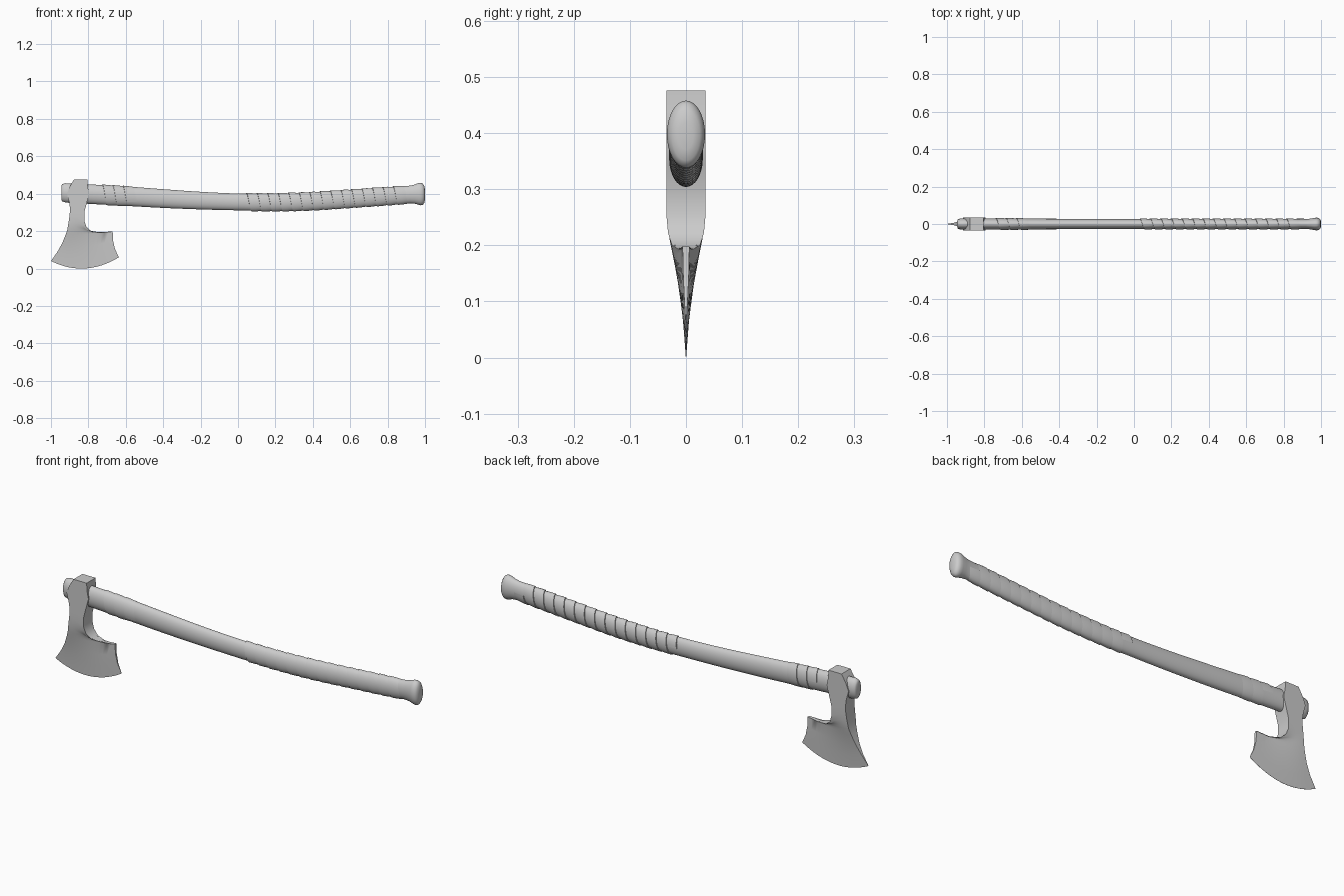
import bpy, bmesh, math

cube = bpy.data.objects.get("Cube")
if cube:
    bpy.data.objects.remove(cube)

grey = bpy.data.materials.new("plain grey")
grey.use_nodes = True
COLOUR = (0.6, 0.6, 0.6, 1)
grey.diffuse_color = COLOUR
grey.node_tree.nodes["Principled BSDF"].inputs["Base Color"].default_value = COLOUR


def finish(name, bm, angle):
    bmesh.ops.recalc_face_normals(bm, faces=bm.faces)
    mesh = bpy.data.meshes.new(name)
    bm.to_mesh(mesh)
    bm.free()
    mesh.materials.append(grey)
    obj = bpy.data.objects.new(name, mesh)
    bpy.context.collection.objects.link(obj)
    bpy.ops.object.select_all(action="DESELECT")
    obj.select_set(True)
    bpy.context.view_layer.objects.active = obj
    bpy.ops.object.shade_smooth_by_angle(angle=math.radians(angle))
    return obj


# Curved haft stations: x, centre height, half height, half width
HAFT = [(-0.9, 0.403, 0.052, 0.031), (-0.8, 0.398, 0.052, 0.030),
        (-0.6, 0.387, 0.052, 0.029), (-0.4, 0.374, 0.050, 0.028),
        (-0.2, 0.363, 0.047, 0.027), (0.0, 0.356, 0.045, 0.026),
        (0.2, 0.354, 0.046, 0.026), (0.4, 0.360, 0.047, 0.026),
        (0.6, 0.373, 0.047, 0.026), (0.8, 0.387, 0.047, 0.026),
        (0.92, 0.396, 0.047, 0.026)]


def haft_at(x):
    """Centre height and radii of the haft at x, smoothly interpolated."""
    n = len(HAFT)
    i = max(0, min(n - 2, sum(s[0] <= x for s in HAFT) - 1))
    p = [HAFT[max(0, min(n - 1, i + k))] for k in (-1, 0, 1, 2)]
    h = p[2][0] - p[1][0]
    t = max(0, min(1, (x - p[1][0]) / h))
    out = []
    for c in (1, 2, 3):
        m0 = (p[2][c] - p[0][c]) / (p[2][0] - p[0][0]) * h
        m1 = (p[3][c] - p[1][c]) / (p[3][0] - p[1][0]) * h
        d = p[2][c] - p[1][c]
        out.append(p[1][c] + t * (m0 + t * (3 * d - 2 * m0 - m1 + t * (m0 + m1 - 2 * d))))
    return out


def oval(bm, x, zc, rz, ry, sides=32):
    ring = [math.tau * k / sides for k in range(sides)]
    return [bm.verts.new((x, ry * math.cos(a), zc + rz * math.sin(a))) for a in ring]


# Haft with a rounded front end and a flared pommel
stations = [(-0.945, 0.405, 0.036, 0.020), (-0.940, 0.405, 0.046, 0.026),
            (-0.925, 0.405, 0.051, 0.030)]
stations += [(x, *haft_at(x)) for x in (-0.9 + 1.82 * k / 40 for k in range(41))]
stations += [(0.945, 0.398, 0.051, 0.029), (0.965, 0.399, 0.058, 0.033),
             (0.978, 0.398, 0.060, 0.034), (0.989, 0.397, 0.056, 0.031),
             (0.996, 0.396, 0.045, 0.025), (1.0, 0.395, 0.024, 0.013)]
bm = bmesh.new()
rings = [oval(bm, *s) for s in stations]
for a, b in zip(rings, rings[1:]):
    for k in range(len(a)):
        j = (k + 1) % len(a)
        bm.faces.new((a[k], a[j], b[j], b[k]))
bm.faces.new(rings[0])
bm.faces.new(rings[-1])
finish("haft", bm, 50)


# Overlapping leather-like strip wound around the haft
def wrap(name, start, pitch, turns, lift=0.004, sides=32):
    bm = bmesh.new()
    section = [(0.0, -0.002), (0.02, lift), (0.5, lift * 0.8), (1.0, 0.0005)]
    rows = []
    for k in range(int(turns * sides) + 1):
        a = math.tau * k / sides
        row = []
        for frac, rise in section:
            x = start + pitch * (k / sides + frac)
            zc, rz, ry = haft_at(x)
            row.append(bm.verts.new((x, (ry + rise) * math.cos(a),
                                     zc + (rz + rise) * math.sin(a))))
        rows.append(row)
    for p, q in zip(rows, rows[1:]):
        for k in range(len(section) - 1):
            bm.faces.new((p[k], p[k + 1], q[k + 1], q[k]))
    finish(name, bm, 35)


wrap("grip_wrap", 0.03, 0.056, 15)
wrap("collar_wrap", -0.74, 0.055, 2.6, 0.003)

# Axe head rows, edge to poll: left x, z, right x, z, half thickness left, right, sag
ROWS = [(-1.0, 0.04, -0.637, 0.06, 0.0003, 0.0003, 0.05),
        (-0.965, 0.09, -0.658, 0.105, 0.006, 0.003, 0.035),
        (-0.94, 0.135, -0.668, 0.15, 0.014, 0.005, 0.02),
        (-0.922, 0.18, -0.67, 0.198, 0.023, 0.006, 0.005),
        (-0.912, 0.21, -0.735, 0.192, 0.029, 0.012, 0),
        (-0.908, 0.235, -0.785, 0.2, 0.032, 0.025, 0),
        (-0.904, 0.26, -0.81, 0.222, 0.034, 0.032, 0),
        (-0.9, 0.29, -0.822, 0.255, 0.035, 0.035, 0),
        (-0.898, 0.32, -0.822, 0.3, 0.035, 0.035, 0),
        (-0.902, 0.352, -0.81, 0.345, 0.035, 0.035, 0),
        (-0.915, 0.4, -0.795, 0.4, 0.035, 0.035, 0),
        (-0.9, 0.437, -0.803, 0.437, 0.035, 0.035, 0),
        (-0.877, 0.476, -0.805, 0.476, 0.035, 0.035, 0)]
COLS = 12
bm = bmesh.new()
loops = []
for xl, zl, xr, zr, tl, tr, sag in ROWS:
    front, back = [], []
    for k in range(COLS + 1):
        u = k / COLS
        x, z = xl + (xr - xl) * u, zl + (zr - zl) * u - sag * 4 * u * (1 - u)
        t = tl + (tr - tl) * u * u * (3 - 2 * u)
        front.append(bm.verts.new((x, -t, z)))
        back.append(bm.verts.new((x, t, z)))
    loops.append(front + back[::-1])
for a, b in zip(loops, loops[1:]):
    for k in range(len(a)):
        j = (k + 1) % len(a)
        bm.faces.new((a[k], a[j], b[j], b[k]))
bm.faces.new(loops[0])
bm.faces.new(loops[-1])
finish("axe_head", bm, 35)
